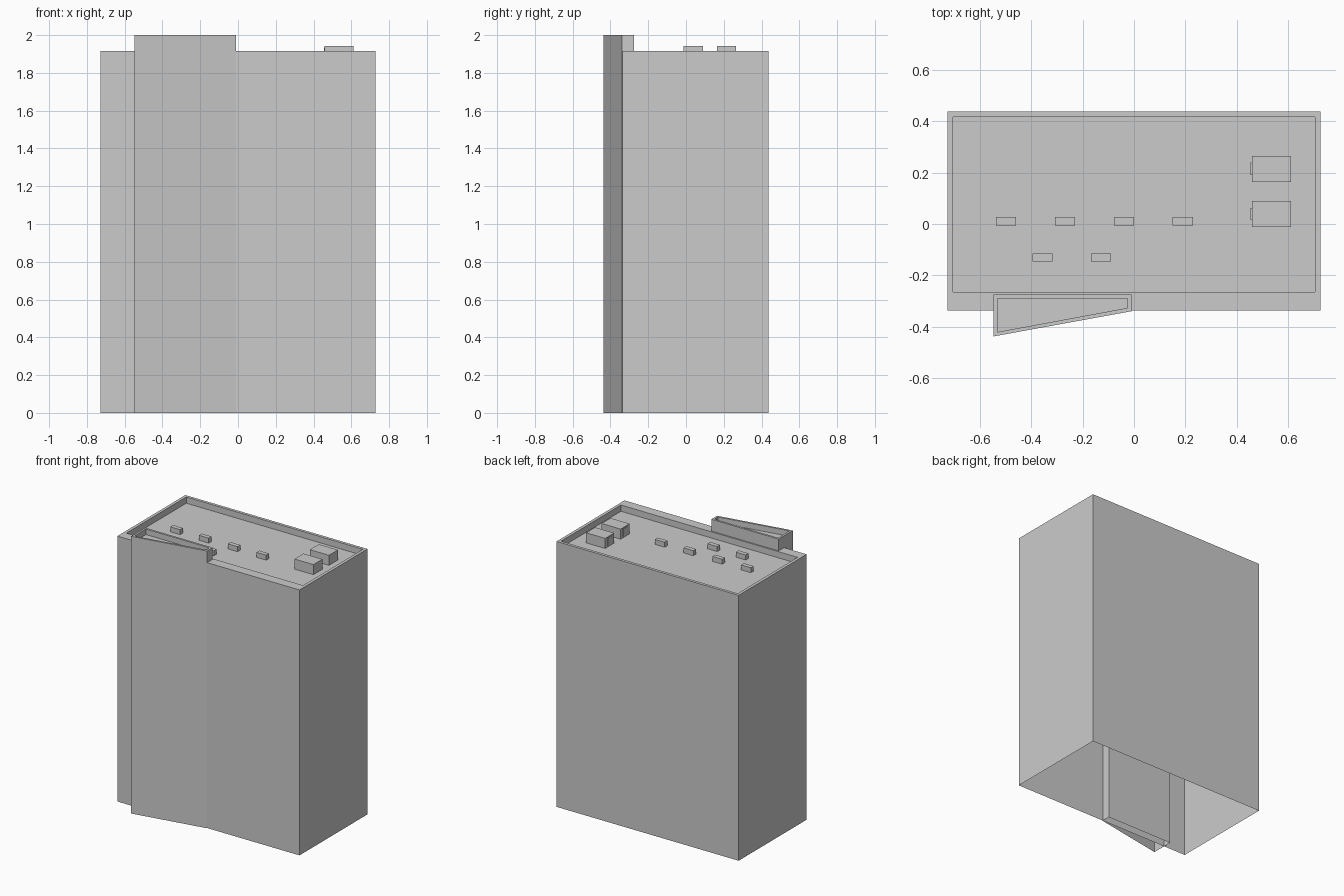
import bpy

if "Cube" in bpy.data.objects:
    bpy.data.objects.remove(bpy.data.objects["Cube"])


def make_mesh(name, verts, faces):
    me = bpy.data.meshes.new(name)
    me.from_pydata(verts, [], faces)
    me.update()
    ob = bpy.data.objects.new(name, me)
    bpy.context.collection.objects.link(ob)
    return ob


def parapet_shell(name, outer, inner, top, roof):
    """Open-bottomed walls with a flat rim and a sunken roof; outlines run counter-clockwise."""
    n = len(outer)
    rings = [(outer, 0.0), (outer, top), (inner, top), (inner, roof)]
    verts = [(x, y, z) for outline, z in rings for x, y in outline]
    faces = []
    for r in range(len(rings) - 1):
        for i in range(n):
            j = (i + 1) % n
            faces.append((r * n + i, r * n + j, (r + 1) * n + j, (r + 1) * n + i))
    faces.append(tuple(range(3 * n, 4 * n)))
    return make_mesh(name, verts, faces)


def rect(x0, x1, y0, y1):
    return [(x0, y0), (x1, y0), (x1, y1), (x0, y1)]


def box(name, x0, x1, y0, y1, z0, z1):
    verts = [(x, y, z) for z in (z0, z1) for x, y in rect(x0, x1, y0, y1)]
    faces = [(3, 2, 1, 0), (4, 5, 6, 7), (0, 1, 5, 4),
             (1, 2, 6, 5), (2, 3, 7, 6), (3, 0, 4, 7)]
    return make_mesh(name, verts, faces)


ROOF = 1.87

# Main block with parapet
parapet_shell("main_block", rect(-0.727, 0.727, -0.337, 0.438),
              rect(-0.705, 0.705, -0.265, 0.417), 1.915, ROOF)

# Angled tower standing through the front wall
parapet_shell("angled_tower",
              [(-0.547, -0.438), (-0.01, -0.34), (-0.01, -0.275), (-0.547, -0.275)],
              [(-0.532, -0.421), (-0.025, -0.327), (-0.025, -0.29), (-0.532, -0.29)],
              2.0, 1.96)

# Large roof units, each with a thin side panel
for i, y in enumerate((0.039, 0.215)):
    box(f"large_roof_unit_{i}", 0.459, 0.611, y - 0.051, y + 0.051, ROOF, 1.943)
    box(f"unit_panel_{i}", 0.455, 0.459, y - 0.024, y + 0.024, ROOF + 0.01, 1.935)

# Small roof vents in two rows
vents = [(x, 0.011) for x in (-0.498, -0.269, -0.039, 0.19)]
vents += [(x, -0.131) for x in (-0.357, -0.129)]
for i, (x, y) in enumerate(vents):
    box(f"roof_vent_{i}", x - 0.039, x + 0.039, y - 0.016, y + 0.016, ROOF, ROOF + 0.036)
